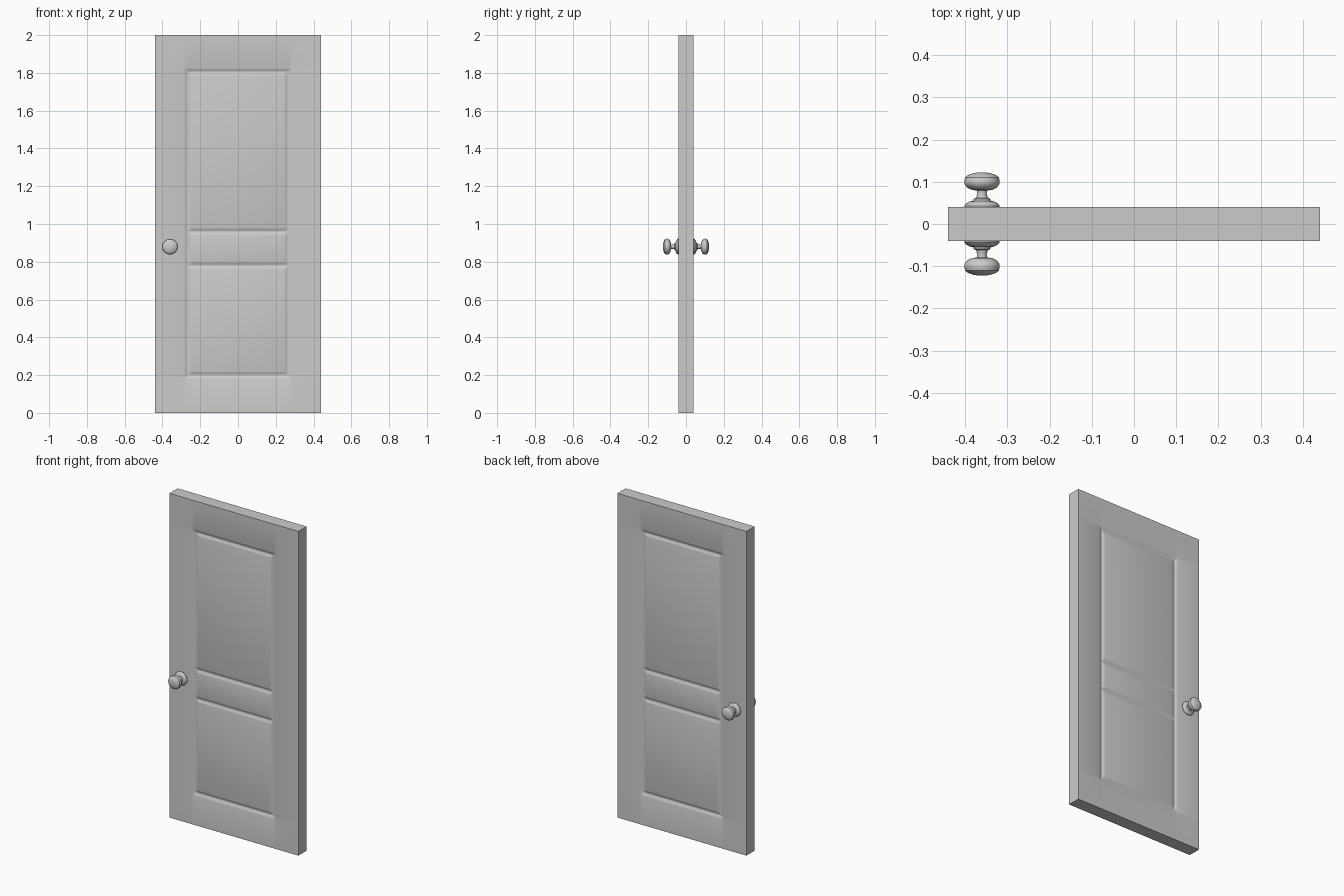
import bpy, bmesh, math

if "Cube" in bpy.data.objects:
    bpy.data.objects.remove(bpy.data.objects["Cube"])

W, T, H = 0.44, 0.04, 2.0            # half width, half thickness, height
GX, ZS = 0.265, [0.20, 0.78, 0.96, 1.805]   # groove centre lines
HALF, DEPTH = 0.02, 0.008
# groove segments: x0, x1, z0, z1
GROOVES = [(s * GX, s * GX, ZS[0], ZS[-1]) for s in (-1, 1)]
GROOVES += [(-GX, GX, z, z) for z in ZS]


def finish(bm, name, angle):
    bmesh.ops.recalc_face_normals(bm, faces=bm.faces)
    mesh = bpy.data.meshes.new(name)
    bm.to_mesh(mesh)
    bm.free()
    ob = bpy.data.objects.new(name, mesh)
    bpy.context.collection.objects.link(ob)
    bpy.ops.object.select_all(action='DESELECT')
    ob.select_set(True)
    bpy.context.view_layer.objects.active = ob
    bpy.ops.object.shade_smooth_by_angle(angle=math.radians(angle))
    return ob


def groove_depth(x, z):
    d = min(max(a - x, x - b, c - z, z - e, 0) for a, b, c, e in GROOVES)
    return DEPTH * (1 + math.cos(math.pi * min(d / HALF, 1))) / 2


# door slab: grid on both faces, pressed in along the grooves
def lines(centres, lo, hi):
    return [lo] + [c + k * HALF / 3 for c in centres for k in range(-3, 4)] + [hi]


xs, zs = lines([-GX, GX], -W, W), lines(ZS, 0, H)
bm = bmesh.new()
for side in (-1, 1):
    g = [[bm.verts.new((x, side * (T - groove_depth(x, z)), z)) for z in zs] for x in xs]
    for i in range(len(xs) - 1):
        for j in range(len(zs) - 1):
            bm.faces.new((g[i][j], g[i + 1][j], g[i + 1][j + 1], g[i][j + 1]))
bmesh.ops.bridge_loops(bm, edges=[e for e in bm.edges if e.is_boundary])
finish(bm, "door_slab", 40)

# knobs: turned profile (radius, distance from door centre)
PROFILE = [(0.042, 0.038), (0.042, 0.043), (0.038, 0.048), (0.030, 0.053),
           (0.021, 0.055), (0.020, 0.059), (0.014, 0.062), (0.011, 0.072),
           (0.012, 0.079), (0.024, 0.081), (0.035, 0.086), (0.041, 0.094),
           (0.042, 0.098), (0.042, 0.103), (0.040, 0.110), (0.033, 0.116),
           (0.021, 0.120), (0.010, 0.122)]
SIDES = 16
for side, name in ((-1, "front_knob"), (1, "back_knob")):
    bm = bmesh.new()
    rings = []
    for r, y in PROFILE:
        rings.append([bm.verts.new((-0.36 + r * math.cos(2 * math.pi * k / SIDES), side * y,
                                    0.88 + r * math.sin(2 * math.pi * k / SIDES)))
                      for k in range(SIDES)])
    for a, b in zip(rings, rings[1:]):
        for k in range(SIDES):
            n = (k + 1) % SIDES
            bm.faces.new((a[k], a[n], b[n], b[k]))
    bm.faces.new(rings[0])
    bm.faces.new(rings[-1])
    finish(bm, name, 30)
